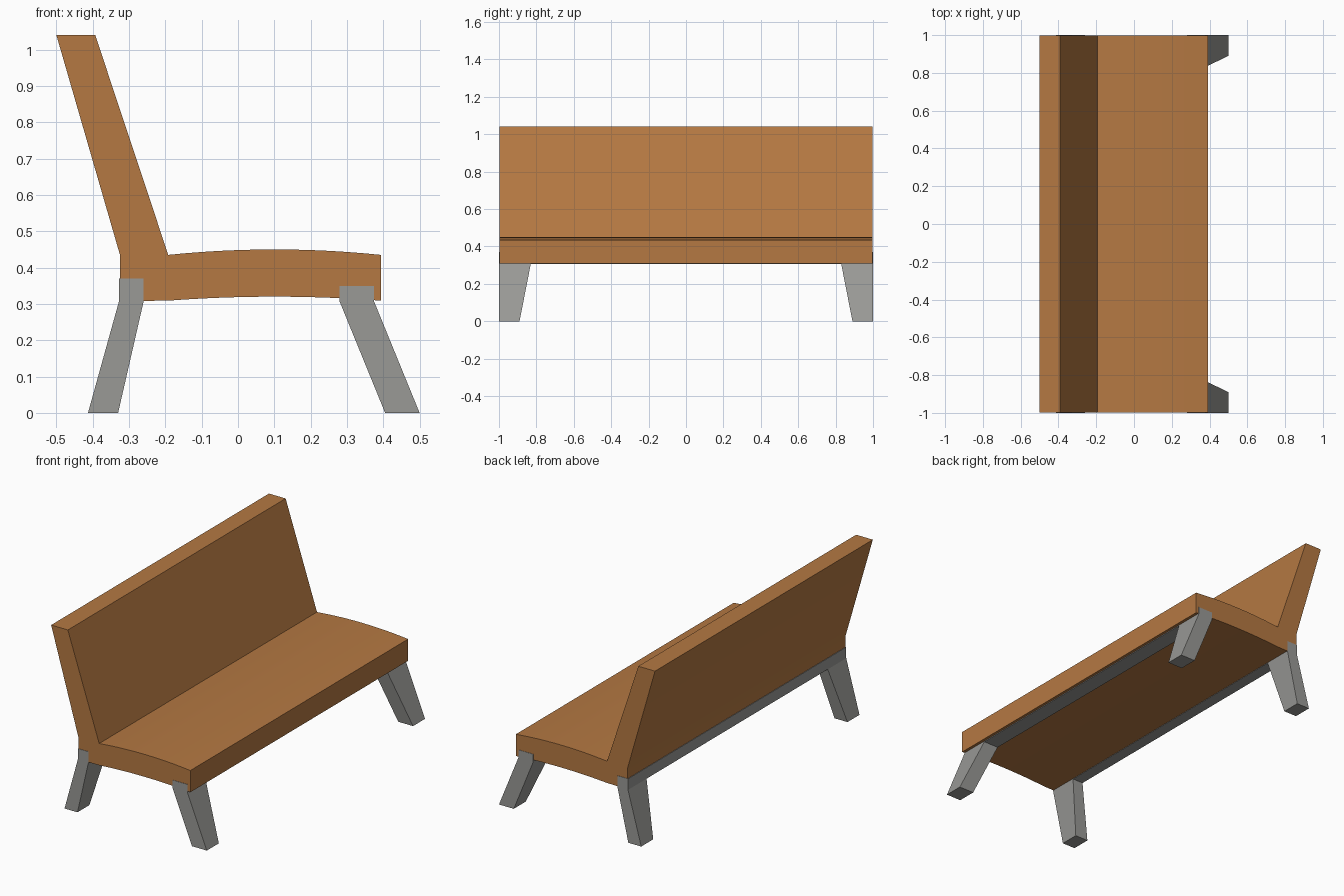
import bpy, bmesh, math

if "Cube" in bpy.data.objects:
    bpy.data.objects.remove(bpy.data.objects["Cube"])

def material(name, rgb):
    m = bpy.data.materials.new(name)
    m.diffuse_color = (*rgb, 1)
    m.use_nodes = True
    m.node_tree.nodes["Principled BSDF"].inputs["Base Color"].default_value = m.diffuse_color
    return m

wood = material("warm wood", (0.46, 0.19, 0.055))
metal = material("grey metal", (0.32, 0.32, 0.305))

def add_object(name, bm, mat):
    bmesh.ops.recalc_face_normals(bm, faces=bm.faces[:])
    me = bpy.data.meshes.new(name)
    bm.to_mesh(me)
    bm.free()
    me.materials.append(mat)
    ob = bpy.data.objects.new(name, me)
    bpy.context.collection.objects.link(ob)
    return ob

def loft(name, rings, mat):
    """Skin a list of equal-length closed rings and cap both ends."""
    bm = bmesh.new()
    vs = [[bm.verts.new(p) for p in r] for r in rings]
    n = len(rings[0])
    for a, b in zip(vs, vs[1:]):
        for i in range(n):
            j = (i + 1) % n
            bm.faces.new((a[i], a[j], b[j], b[i]))
    bm.faces.new(vs[0])
    bm.faces.new(vs[-1])
    return add_object(name, bm, mat)

def extrude(name, profile, y0, y1, mat):
    return loft(name, [[(x, y, z) for x, z in profile] for y in (y0, y1)], mat)

def arc(x0, x1, z, rise, n=12):
    """Shallow arch from x0 to x1."""
    return [(x0 + (x1 - x0) * i / n, z + rise * (1 - (2 * i / n - 1) ** 2))
            for i in range(n + 1)]

# Seat and backrest as one bent wooden slab
profile = [(-0.325, 0.308), (-0.325, 0.435), (-0.5, 1.04), (-0.393, 1.04)]
profile += arc(-0.192, 0.393, 0.435, 0.015)
profile += arc(0.393, -0.192, 0.309, 0.011)
body = extrude("seat_and_backrest", profile, -0.998, 0.998, wood)
bpy.context.view_layer.objects.active = body
body.select_set(True)
bpy.ops.object.shade_smooth_by_angle(angle=math.radians(20))
body.select_set(False)

# Long rails under the seat and splayed, tapered legs at their ends
# (top x range, foot x range, rail top height)
for name, (t0, t1), (f0, f1), top in (
        ("front", (0.28, 0.375), (0.405, 0.5), 0.35),
        ("rear", (-0.328, -0.26), (-0.413, -0.33), 0.37)):
    zb = 0.306
    extrude(name + "_rail", [(t0, zb), (t1, zb), (t1, top), (t0, top)], -1, 1, metal)
    for side, s in (("left", -1), ("right", 1)):
        rings = []
        for x0, x1, inner, z in ((t0, t1, 0.83, zb), (f0, f1, 0.89, 0)):
            rings.append([(x0, s, z), (x1, s, z), (x1, s * inner, z), (x0, s * inner, z)])
        loft(f"{name}_leg_{side}", rings, metal)
